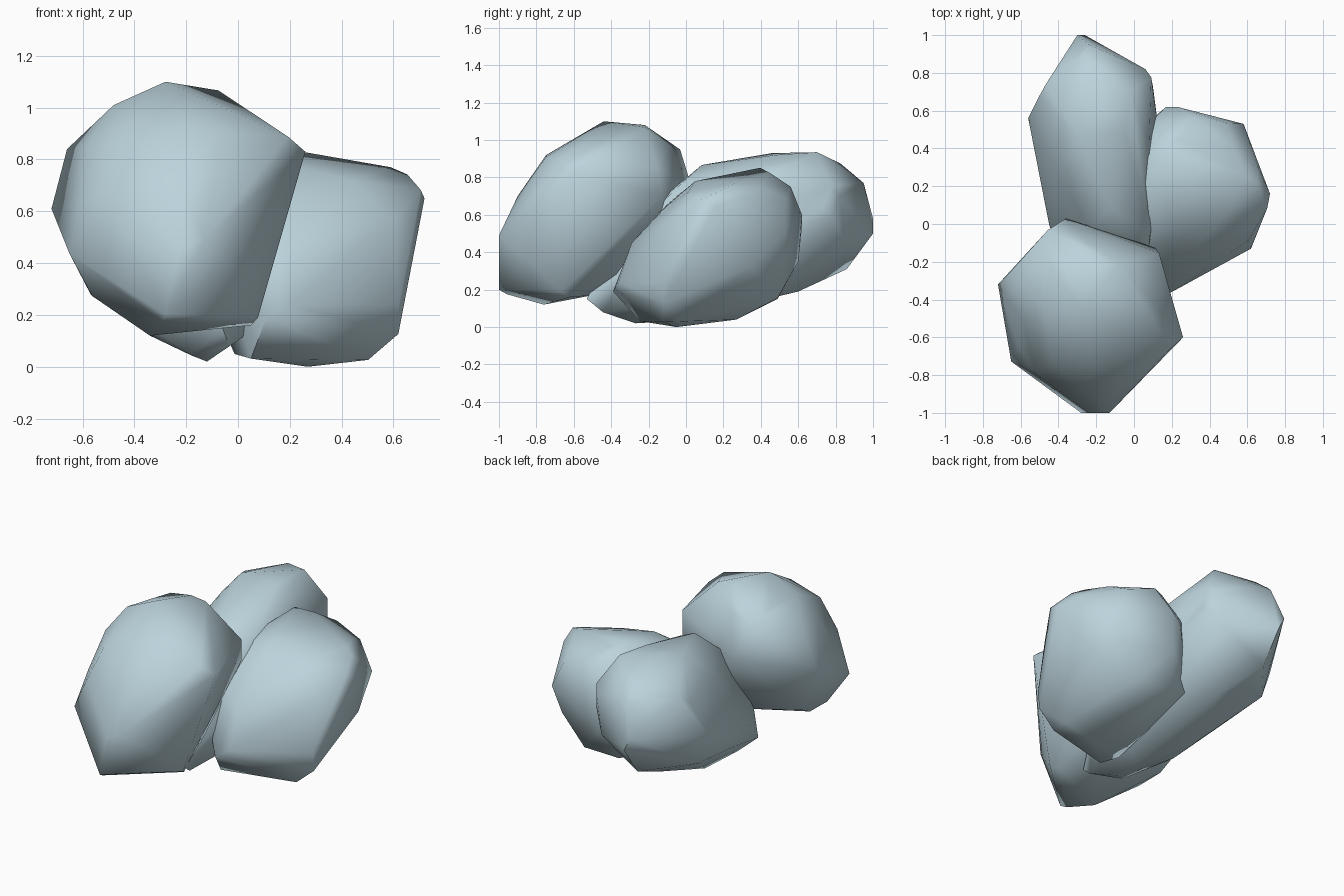
import bpy, bmesh
from math import sin, cos, radians
from mathutils import Vector
from mathutils.geometry import convex_hull_2d

if "Cube" in bpy.data.objects:
    bpy.data.objects.remove(bpy.data.objects["Cube"])


def direction(azimuth, tilt):
    """Right and up vectors of a sight line (azimuth from the front, tilt from level)."""
    a, e = radians(azimuth), radians(tilt)
    return (Vector((cos(a), sin(a), 0)),
            Vector((-sin(a) * sin(e), cos(a) * sin(e), cos(e))))


# sight lines: front, side, top, front right, back left, back right from below
SIGHTS = [direction(0, 0), direction(90, 0), direction(0, 90),
          direction(35, 28), direction(215, 28), direction(135, -30)]


def chisel_planes(points, sight, centre):
    """Bounding planes along a convex outline, scaled so n.d = 1 on the plane."""
    right, up = sight
    mid = Vector((right.dot(centre), up.dot(centre)))
    pts = [Vector(p) - mid for p in points]
    pts = [pts[i] for i in convex_hull_2d(pts)]
    planes = []
    for a, b in zip(pts, pts[1:] + pts[:1]):
        n = Vector((b.y - a.y, a.x - b.x))
        h = n.dot(a)
        if abs(h) > 1e-6:
            n = n / h
            planes.append(right * n.x + up * n.y)
    return planes


def rock(name, centre, *outlines):
    """Low-poly boulder: hull of the outline corners, each set at the depth
    that agrees with all the other outlines."""
    centre = Vector(centre)
    planes = [chisel_planes(o, s, centre) for o, s in zip(outlines, SIGHTS)]
    bm = bmesh.new()
    for k, (outline, (right, up)) in enumerate(zip(outlines, SIGHTS)):
        depth = right.cross(up)
        others = [n for j, ps in enumerate(planes) if j != k for n in ps]
        for u, v in outline:
            base = right * u + up * v + depth * depth.dot(centre) - centre
            fits = []
            for i in range(-60, 61):
                d = base + depth * (i * 0.02)
                fits.append((max(n.dot(d) for n in others), i * 0.02))
            best = min(fits)[0]
            if best > 1.08:
                continue
            ok = [t for g, t in fits if g <= max(1.0, best + 1e-4)]
            d = base + depth * ((ok[0] + ok[-1]) / 2)
            bm.verts.new(d + centre)
    bmesh.ops.remove_doubles(bm, verts=bm.verts[:], dist=0.04)
    res = bmesh.ops.convex_hull(bm, input=bm.verts[:])
    bmesh.ops.delete(bm, geom=[v for v in bm.verts if not v.link_faces], context='VERTS')
    bmesh.ops.recalc_face_normals(bm, faces=bm.faces[:])
    mesh = bpy.data.meshes.new(name)
    bm.to_mesh(mesh)
    bm.free()
    mesh.materials.append(stone)
    ob = bpy.data.objects.new(name, mesh)
    bpy.context.collection.objects.link(ob)
    bpy.ops.object.select_all(action='DESELECT')
    ob.select_set(True)
    bpy.context.view_layer.objects.active = ob
    bpy.ops.object.shade_smooth_by_angle(angle=radians(60))


stone = bpy.data.materials.new("stone")
stone.diffuse_color = (0.5, 0.65, 0.71, 1)
stone.use_nodes = True
stone.node_tree.nodes["Principled BSDF"].inputs["Base Color"].default_value = stone.diffuse_color

# front boulder
rock("front_rock", (-0.24, -0.5, 0.6),
     [(-.28, 1.1), (.08, 1.02), (.26, .83), (.17, .25), (.05, .16), (-.34, .12),
      (-.55, .3), (-.65, .44), (-.72, .61), (-.66, .84), (-.48, 1.01)],
     [(-1, .46), (-.9, .7), (-.75, .9), (-.44, 1.1), (-.22, 1.08), (-.09, .97),
      (.03, .75), (-.08, .5), (-.25, .3), (-.5, .17), (-.76, .12), (-1, .2)],
     [(-.37, .03), (.14, -.15), (.26, -.58), (-.13, -1), (-.24, -1),
      (-.64, -.73), (-.72, -.32)],
     [(-.95, .28), (-.87, .49), (-.77, .72), (-.65, .87), (-.49, .91), (-.25, .92),
      (.02, .67), (0, .52), (-.32, -.11), (-.78, -.13)],
     [(.22, 1.09), (.49, 1.07), (.61, 1.04), (.78, .93), (.88, .75), (.95, .48), (.82, .33),
      (.72, .265), (.39, .28), (.1, .4), (-.02, .7), (-.02, .85), (.11, 1.04)],
     [(-.59, .58), (-.59, .01), (-.47, -.29), (-.24, -.31), (-.02, -.19), (.15, -.05),
      (.38, .3), (.3, .65), (-.1, .82)])

# right boulder
rock("right_rock", (0.29, 0.12, 0.42),
     [(.13, .85), (.38, .77), (.59, .77), (.72, .65), (.62, .14), (.5, .03), (.26, 0),
      (0, .05), (-.09, .22), (-.13, .42), (-.07, .65)],
     [(-.39, .19), (-.29, .45), (-.1, .65), (.05, .78), (.4, .85), (.56, .75), (.62, .6),
      (.6, .35), (.48, .17), (.27, .04), (-.05, 0), (-.25, .03)],
     [(.1, .63), (.17, .62), (.58, .53), (.72, .18), (.62, -.13), (.2, -.36),
      (.1, -.39), (-.04, -.2), (-.13, .1), (-.1, .35)],
     [(.33, .87), (.44, .84), (.71, .68), (.79, .49), (.7, .26), (.44, -.1), (.34, -.16),
      (-.1, -.08), (-.15, .08), (-.16, .4), (.02, .67)],
     [(-.79, .41), (-.71, .67), (-.63, .74), (-.37, .75), (-.2, .7), (.1, .6), (.17, .35),
      (.1, .1), (-.39, -.02), (-.59, .05), (-.72, .25)],
     [(-.44, .87), (-.31, .95), (-.09, .98), (.15, .95), (.32, .75), (.34, .34), (.27, .18),
      (.07, .02), (-.2, -.02), (-.29, .03), (-.57, .26), (-.49, .67)])

# long back boulder
rock("back_rock", (-0.2, 0.28, 0.48),
     [(-.56, .5), (-.5, .75), (-.3, .93), (-.05, .92), (.08, .8), (.13, .5), (.12, .25),
      (.07, .15), (-.11, .02), (-.34, .12), (-.5, .3)],
     [(-.53, .15), (-.45, .32), (-.08, .73), (.09, .86), (.45, .93), (.83, .9), (.95, .77),
      (1, .5), (.86, .31), (.6, .19), (-.1, .03), (-.27, .02)],
     [(-.3, 1), (-.12, .9), (.06, .82), (.1, .73), (.13, .5), (.13, .15), (.06, -.3),
      (-.08, -.54), (-.34, -.42), (-.45, 0), (-.56, .56)],
     [(.29, 1.15), (.04, 1.11), (-.09, .98), (-.18, .87), (-.5, .25), (-.45, .05),
      (-.25, -.08), (-.1, -.08), (.35, .4), (.52, .8), (.52, .92)],
     [(-.52, .39), (-.43, .55), (-.21, .69), (.05, .7), (.2, .61), (.31, .48), (.38, .38),
      (.42, .11), (.11, -.08), (-.17, -.12), (-.27, -.1), (-.49, .09)],
     [(.51, 1.05), (.72, 1.03), (.82, .93), (.88, .72), (.79, .49), (.75, .3), (.22, -.02),
      (-.1, -.14), (-.29, -.1), (-.4, .2), (-.1, .65), (.2, .91)])
